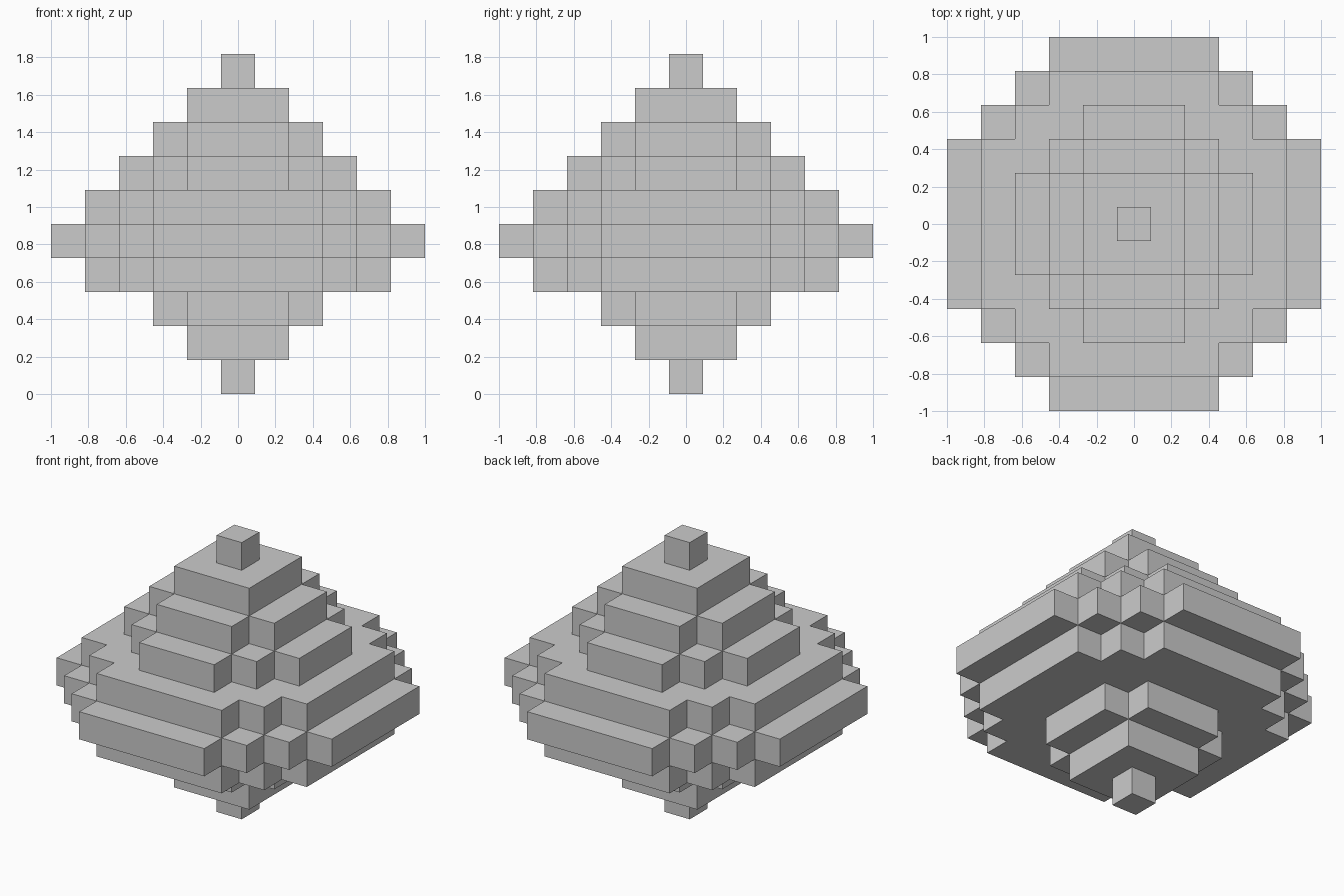
import bpy, bmesh

if "Cube" in bpy.data.objects:
    bpy.data.objects.remove(bpy.data.objects["Cube"])

U = 2 / 11  # size of one block

# Each tier is a union of centred rectangles (half-extents in blocks), bottom to top
tip = [(0, 0)]
square = [(1, 1)]
cross = [(2, 1), (1, 2)]
disc_small = [(3, 1), (2, 2), (1, 3)]
disc_medium = [(4, 2), (3, 3), (2, 4)]
disc_large = [(5, 2), (4, 3), (3, 4), (2, 5)]
tiers = [tip, square, cross, disc_medium, disc_large,
         disc_medium, disc_small, cross, square, tip]

cells = {(x, y, z)
         for z, rects in enumerate(tiers)
         for a, b in rects
         for x in range(-a, a + 1)
         for y in range(-b, b + 1)}

# Stepped diamond: only the exposed block faces are made
bm = bmesh.new()
for c in cells:
    for axis in range(3):
        for side in (-1, 1):
            n = list(c)
            n[axis] += side
            if tuple(n) in cells:
                continue
            u, v = (axis + 1) % 3, (axis + 2) % 3
            corners = []
            for du, dv in ((-1, -1), (1, -1), (1, 1), (-1, 1)):
                p = [c[0], c[1], c[2] + 0.5]
                p[axis] += side / 2
                p[u] += du / 2
                p[v] += dv / 2
                corners.append(bm.verts.new([k * U for k in p]))
            bm.faces.new(corners if side > 0 else corners[::-1])
bmesh.ops.remove_doubles(bm, verts=bm.verts[:], dist=0.001)

mesh = bpy.data.meshes.new("stepped_diamond")
bm.to_mesh(mesh)
bm.free()
bpy.context.collection.objects.link(bpy.data.objects.new("stepped_diamond", mesh))
